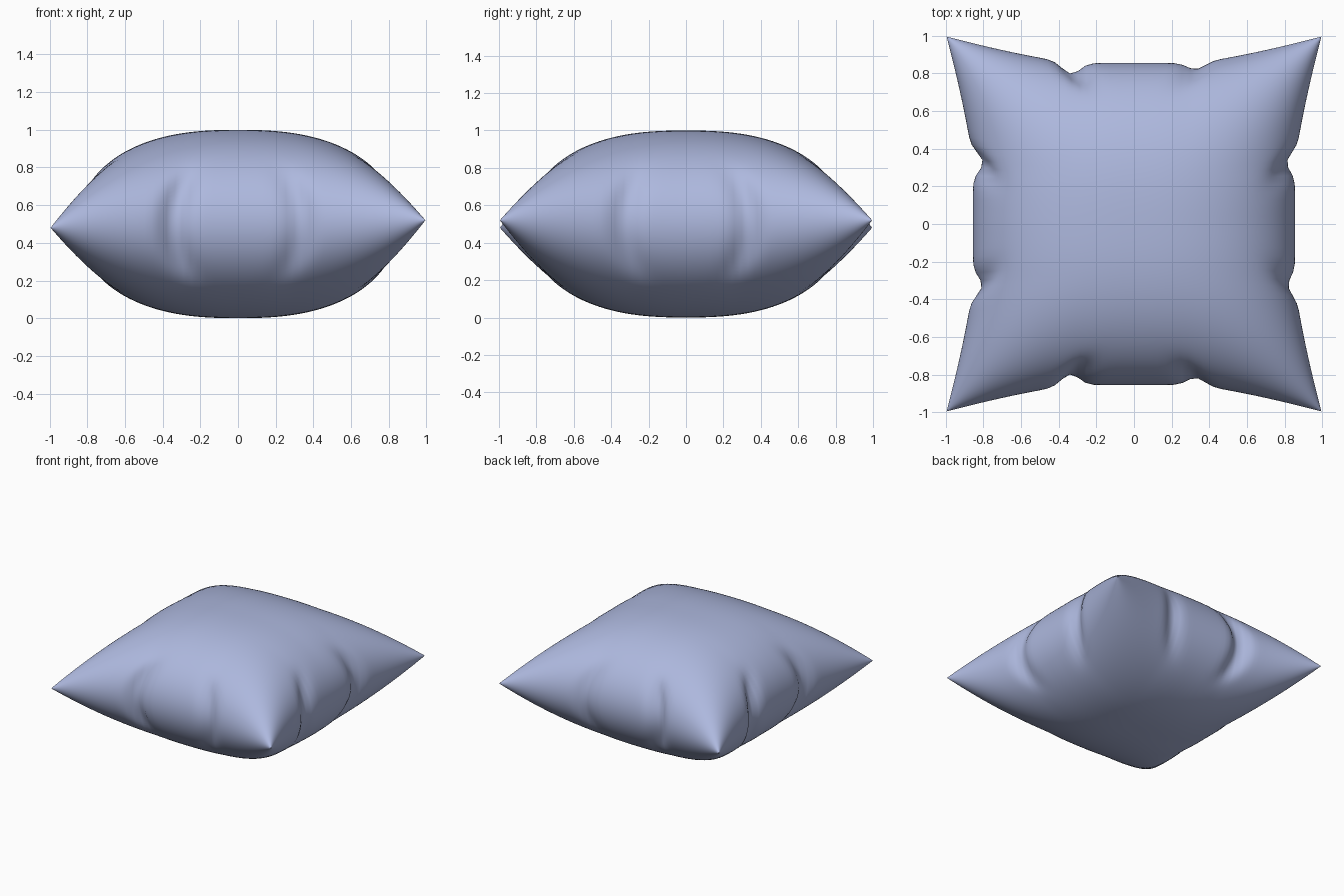
import bpy, bmesh, math

if "Cube" in bpy.data.objects:
    bpy.data.objects.remove(bpy.data.objects["Cube"])

N = 72  # grid cells per side

# seam dents: axis (0 = x sides, 1 = y sides), side, position along edge, depth
DENTS = [
    (1, 1, -0.335, 0.060), (1, 1, 0.33, 0.035),
    (1, -1, -0.34, 0.060), (1, -1, 0.33, 0.040),
    (0, -1, 0.33, 0.055), (0, -1, -0.33, 0.050),
    (0, 1, 0.33, 0.045), (0, 1, -0.33, 0.038),
]


def flare(t):
    """How far the outline reaches out towards the corners."""
    return 0.855 + 0.14 * max(0.0, (abs(t) - 0.3) / 0.7) ** 1.3


def pillow_point(u, v, side):
    p = [u * flare(v), v * flare(u)]
    fall = max(0.0, (1 - abs(u) ** 2.5) * (1 - abs(v) ** 2.5))
    dz = 0.5 * side * math.sqrt(fall)
    uv = (u, v)
    base = tuple(p)
    for axis, sgn, pos, depth in DENTS:
        edge = uv[axis] * sgn
        if edge <= 0:
            continue
        # creases curve towards the middle of the side
        centre = pos - math.copysign(1.0, pos) * dz * dz
        across = math.exp(-((base[1 - axis] - centre) / 0.065) ** 2)
        p[axis] -= sgn * depth * across * math.exp(-((1 - edge) / 0.13) ** 2)
    z = 0.5 + dz + 0.02 * u * abs(u * v)
    return p[0], p[1], z


# two puffed sheets joined along the seam
bm = bmesh.new()
params = [math.sin(math.pi / 2 * (2 * i / N - 1)) for i in range(N + 1)]
for side in (1, -1):
    g = [[bm.verts.new(pillow_point(u, v, side)) for v in params] for u in params]
    for i in range(N):
        for j in range(N):
            q = [g[i][j], g[i + 1][j], g[i + 1][j + 1], g[i][j + 1]]
            bm.faces.new(q if side > 0 else q[::-1])
bmesh.ops.remove_doubles(bm, verts=bm.verts, dist=1e-5)
for f in bm.faces:
    f.smooth = True
mesh = bpy.data.meshes.new("pillow")
bm.to_mesh(mesh)
bm.free()

fabric = bpy.data.materials.new("soft blue fabric")
fabric.diffuse_color = (0.42, 0.48, 0.73, 1)
fabric.use_nodes = True
fabric.node_tree.nodes["Principled BSDF"].inputs["Base Color"].default_value = fabric.diffuse_color
mesh.materials.append(fabric)
pillow = bpy.data.objects.new("pillow", mesh)
bpy.context.collection.objects.link(pillow)
